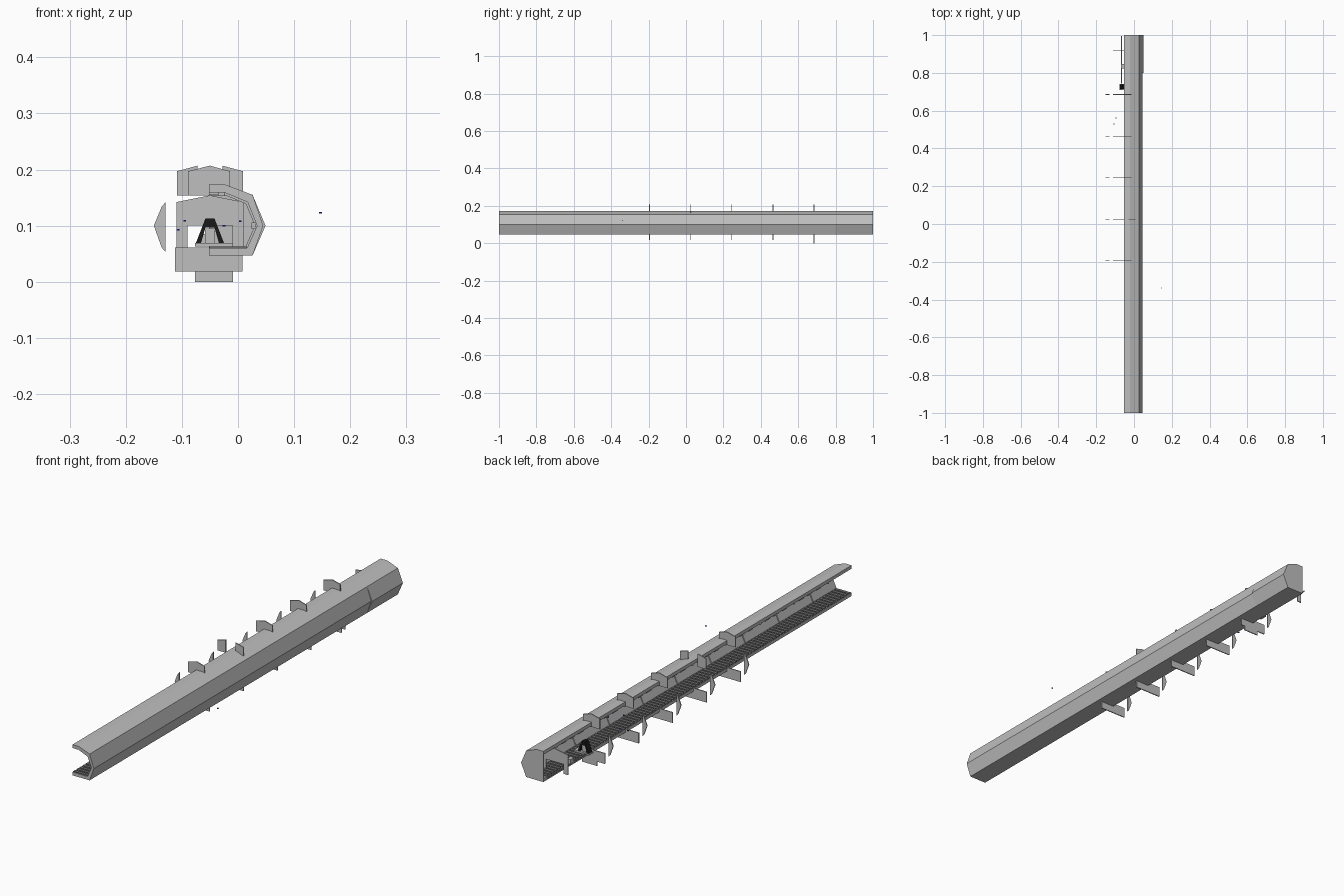
import bpy, bmesh

old = bpy.data.objects.get("Cube")
if old:
    bpy.data.objects.remove(old, do_unlink=True)


def material(name, colour):
    m = bpy.data.materials.new(name)
    m.use_nodes = True
    m.diffuse_color = (*colour, 1)
    m.node_tree.nodes["Principled BSDF"].inputs["Base Color"].default_value = (*colour, 1)
    return m


GREY = material("hull grey", (0.52, 0.52, 0.52))
DARK = material("grating grey", (0.16, 0.16, 0.16))
BLACK = material("black", (0.01, 0.01, 0.01))
BLUE = material("blue", (0.02, 0.02, 0.5))


def finish(name, bm, mat):
    bmesh.ops.recalc_face_normals(bm, faces=bm.faces)
    me = bpy.data.meshes.new(name)
    bm.to_mesh(me)
    bm.free()
    me.materials.append(mat)
    ob = bpy.data.objects.new(name, me)
    bpy.context.collection.objects.link(ob)
    return ob


def extrude(name, outline, y0, y1, mat=GREY):
    """Prism from an x-z outline, running along y."""
    bm = bmesh.new()
    face = bm.faces.new([bm.verts.new((x, y0, z)) for x, z in outline])
    out = bmesh.ops.extrude_face_region(bm, geom=[face])
    verts = [g for g in out["geom"] if isinstance(g, bmesh.types.BMVert)]
    bmesh.ops.translate(bm, verts=verts, vec=(0, y1 - y0, 0))
    return finish(name, bm, mat)


def plate(name, outline, y, mat=GREY, thick=0.004):
    return extrude(name, outline, y - thick / 2, y + thick / 2, mat)


def rect(x0, x1, z0, z1):
    return [(x0, z0), (x1, z0), (x1, z1), (x0, z1)]


def mirrored(outline, axis=-0.05):
    return [(2 * axis - x, z) for x, z in outline]


def blocks(name, boxes, mat):
    """Many small boxes, each (x, y, z, width, depth, height), in one object."""
    bm = bmesh.new()
    for x, y, z, w, d, h in boxes:
        made = bmesh.ops.create_cube(bm, size=1)["verts"]
        bmesh.ops.scale(bm, verts=made, vec=(w, d, h))
        bmesh.ops.translate(bm, verts=made, vec=(x, y, z))
    return finish(name, bm, mat)


# Long half shell, open towards -x
EDGE = -0.052
inner = [(EDGE, 0.06), (0.016, 0.06), (0.034, 0.10), (0.017, 0.142), (-0.024, 0.159), (EDGE, 0.159)]


def outer(tip):
    return [(EDGE, 0.173), (-0.022, 0.173), (0.026, 0.155), (tip, 0.10), (0.026, 0.047), (EDGE, 0.047)]


extrude("shell", outer(0.045) + inner, -1, 0.8)
extrude("shell_end", outer(0.049) + inner, 0.8, 0.995)
extrude("end_cap", outer(0.049), 0.995, 1)

# Floor grating, wall ribs and small ceiling fittings inside the shell
blocks("floor_grating", [(-0.018, -0.99 + i * 0.02, 0.0615, 0.066, 0.013, 0.003) for i in range(99)], DARK)
rib_inner = [(EDGE, 0.155), (-0.025, 0.155), (0.014, 0.139), (0.030, 0.10), (0.014, 0.064)]
rib = rib_inner + inner[1:]
STEP = 0.22
for i in range(9):
    plate("wall_rib", rib, -0.85 + i * STEP, GREY, 0.008)
blocks("ceiling_fittings", [(-0.03, -0.95 + i * 0.055, 0.156, 0.012, 0.03, 0.007)
                            for i in range(35) if i % 4], GREY)
blocks("wall_fittings", [(0.028, -0.95 + i * 0.055, 0.10, 0.008, 0.03, 0.012)
                         for i in range(35) if i % 4], GREY)

# Rings of floating frame plates around the corridor
STATIONS = [-0.195 + i * STEP for i in range(5)]
fin = [(-0.150, 0.10), (-0.136, 0.061), (-0.129, 0.053), (-0.129, 0.142), (-0.136, 0.134)]
crown = [(-0.089, 0.154), (-0.014, 0.154), (-0.014, 0.197), (-0.05, 0.207), (-0.089, 0.197)]
corner = [(-0.109, 0.154), (-0.072, 0.154), (-0.072, 0.207), (-0.109, 0.197)]
for i, y in enumerate(STATIONS):
    plate("side_fin", fin, y)
    plate("lower_plate", rect(-0.112, 0.008, 0.018, 0.061), y)
    if i == 1:
        plate("upper_corner_right", corner, y)
        plate("upper_corner_left", mirrored(corner), y)
    else:
        plate("upper_plate", crown, y)
plate("bottom_plate", rect(-0.077, -0.009, 0, 0.019), STATIONS[-1])

# Door arch near the closed end
half = [(-0.09, 0.10), (-0.09, 0.061), (-0.110, 0.061), (-0.110, 0.142)]
plate("door_arch", half + [(-0.05, 0.154)] + mirrored(half)[::-1], 0.92)

# Dark console with a grey seat, on a small base
extrude("console_base", rect(-0.077, -0.009, 0.063, 0.069), 0.71, 0.74)
extrude("console", [(-0.075, 0.069), (-0.066, 0.069), (-0.058, 0.097), (-0.042, 0.097),
                    (-0.034, 0.069), (-0.025, 0.069), (-0.042, 0.113), (-0.058, 0.113)],
        0.715, 0.738, BLACK)
blocks("seat", [(-0.05, 0.725, 0.082, 0.018, 0.014, 0.026), (-0.06, 0.835, 0.075, 0.016, 0.025, 0.02)], GREY)
blocks("guide_rail", [(-0.066, 0.87, 0.066, 0.003, 0.25, 0.004)], GREY)

# Tiny blue markers drifting around the corridor
spots = [(-0.095, 0.56, 0.109), (-0.107, 0.53, 0.093), (0.004, 0.50, 0.108),
         (-0.025, 0.44, 0.10), (0.147, -0.34, 0.123)]
blocks("markers", [(*s, 0.005, 0.005, 0.003) for s in spots], BLUE)
